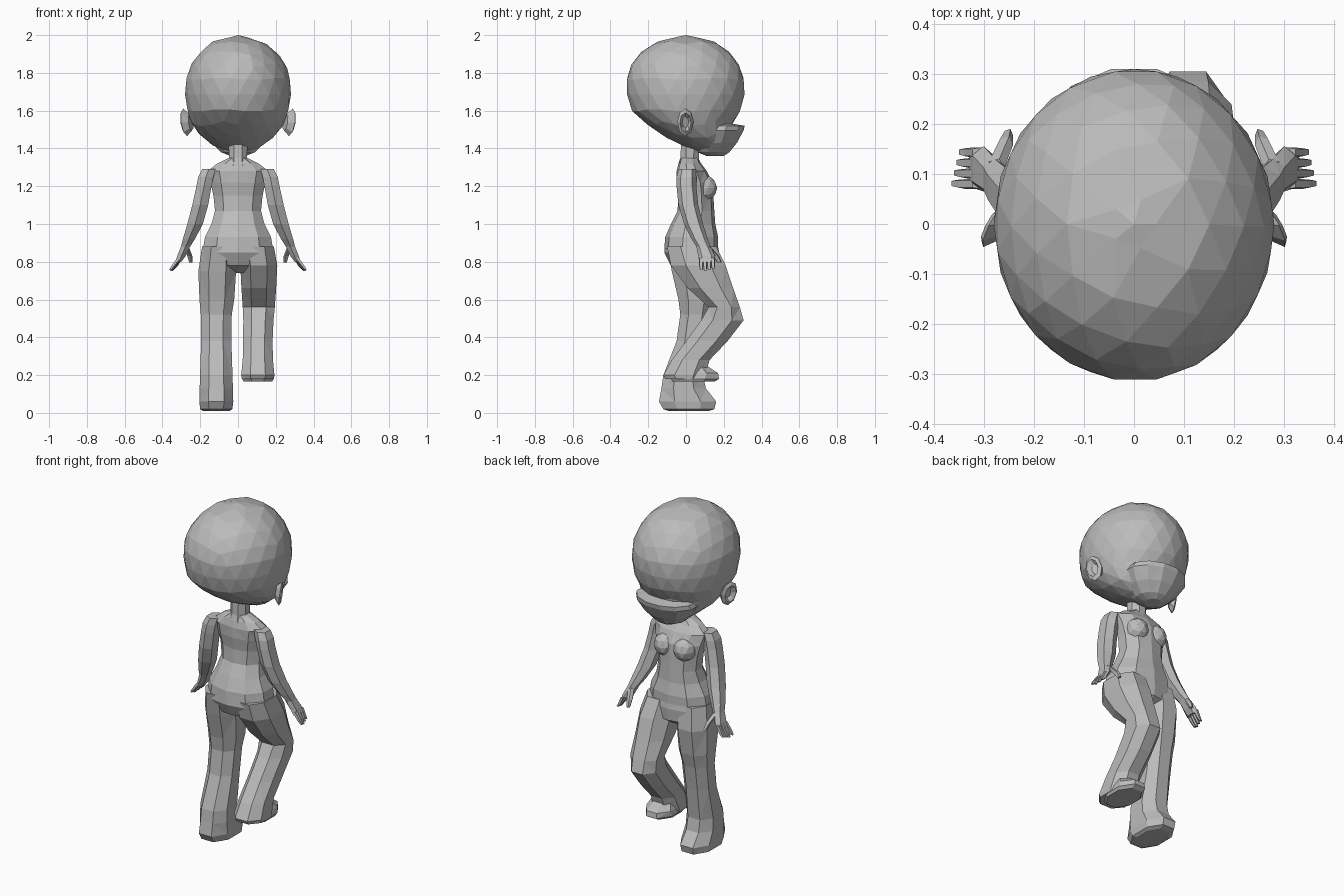
import bpy
import bmesh
import math
from mathutils import Vector

CM = 0.01  # part tables are written in hundredths of a unit

cube = bpy.data.objects.get("Cube")
if cube:
    bpy.data.objects.remove(cube, do_unlink=True)

grey = bpy.data.materials.new("plain_grey")
grey.use_nodes = True
grey.diffuse_color = (0.5, 0.5, 0.5, 1)
shader = grey.node_tree.nodes["Principled BSDF"]
shader.inputs["Base Color"].default_value = (0.5, 0.5, 0.5, 1)
shader.inputs["Roughness"].default_value = 0.8


def finish(name, bm):
    """Turn a bmesh into a flat shaded grey object."""
    bmesh.ops.recalc_face_normals(bm, faces=bm.faces)
    mesh = bpy.data.meshes.new(name)
    bm.to_mesh(mesh)
    bm.free()
    mesh.materials.append(grey)
    obj = bpy.data.objects.new(name, mesh)
    bpy.context.collection.objects.link(obj)
    return obj


def loft(name, rings, sides=8, side=1, boxy=1.0):
    """Skin level rings given as (x, z, half width, y back, y front)."""
    bm = bmesh.new()
    loops = []
    grow = 1 / math.cos(math.pi / sides)
    for x, z, rx, back, front in rings:
        loop = []
        for i in range(sides):
            a = (i + 0.5) * math.tau / sides
            c, s = math.cos(a) * grow, math.sin(a) * grow
            c = math.copysign(min(1, abs(c) ** boxy), c)
            s = math.copysign(min(1, abs(s) ** boxy), s)
            y = (back + front) / 2 + s * (front - back) / 2
            loop.append(bm.verts.new(Vector((side * (x + c * rx), y, z)) * CM))
        loops.append(loop)
    for low, high in zip(loops, loops[1:]):
        for i in range(sides):
            j = (i + 1) % sides
            bm.faces.new((low[i], low[j], high[j], high[i]))
    bm.faces.new(loops[0])
    bm.faces.new(loops[-1])
    bmesh.ops.triangulate(bm, faces=[f for f in bm.faces if len(f.verts) == 4])
    return finish(name, bm)


def faceted_ball(name, profile):
    """Wrap an icosphere onto a profile of (z, half width, y back, y front)."""
    bm = bmesh.new()
    bmesh.ops.create_icosphere(bm, subdivisions=3, radius=1)
    low, high = profile[0][0], profile[-1][0]
    for v in bm.verts:
        z = low + (v.co.z + 1) / 2 * (high - low)
        flat = math.hypot(v.co.x, v.co.y) or 1
        for a, b in zip(profile, profile[1:]):
            if z <= b[0] + 0.001:
                t = (z - a[0]) / (b[0] - a[0])
                rx, back, front = (p + (q - p) * t for p, q in zip(a[1:], b[1:]))
                break
        y = (back + front) / 2 + v.co.y / flat * (front - back) / 2
        v.co = Vector((v.co.x / flat * rx, y, z)) * CM
    return finish(name, bm)


def ellipsoid(name, centre, size, level=2):
    bm = bmesh.new()
    bmesh.ops.create_icosphere(bm, subdivisions=level, radius=1)
    for v in bm.verts:
        v.co = Vector(c + s * k for c, s, k in zip(centre, size, v.co)) * CM
    return finish(name, bm)


# Head, rounded above and sloping forward to the jaw below
faceted_ball("head", [
    (137, 0, 14, 14), (138.5, 8, 4, 22), (142, 14, -3, 24), (146, 19.5, -11, 24),
    (153, 24.5, -21, 24.5), (160, 27, -29, 29), (172, 28.5, -32, 31.8),
    (181, 27, -31, 30), (190, 21.5, -25.5, 24.5), (197, 13, -15, 15),
    (200, 0, 0, 0)])

# Jaw with the flat shelf under the face
loft("jaw", [
    (0, 136, 4, 11, 20), (0, 138, 9, 6, 23), (0, 143, 14, 4, 27),
    (0, 149.5, 18, 4, 30.5), (0, 152, 17, 6, 31), (0, 153, 14, 8, 25)], sides=12)


def ear(name, side):
    """Shallow cup that leans away from the head towards -y."""
    bm = bmesh.new()
    sides, loops = 8, []
    for x, radius, depth in ((25, 0.6, 0), (28, 1, 0), (29, 0.7, 0), (27, 0.4, 0)):
        loop = []
        for i in range(sides):
            a = i * math.tau / sides
            y, z = 4.3 * radius * math.cos(a), 7.3 * radius * math.sin(a)
            lean = -0.5 * y + 0.14 * z
            loop.append(bm.verts.new(Vector((side * (x + lean), y - 0.3, 153.8 + z)) * CM))
        loops.append(loop)
    for p, q in zip(loops, loops[1:]):
        for i in range(sides):
            j = (i + 1) % sides
            bm.faces.new((p[i], p[j], q[j], q[i]))
    bm.faces.new(loops[0])
    bm.faces.new(loops[-1])
    finish(name, bm)


# Neck and upper body
loft("neck", [(0, 131, 6, -4, 7), (0, 135, 4.8, -3, 7), (0, 144, 5, -2.5, 7)], sides=8)
loft("torso", [
    (0, 87, 18.5, -11.5, 17), (0, 93, 17.5, -11, 17), (0, 100, 14, -8, 15.5),
    (0, 107, 12.2, -4.5, 15), (0, 115, 13, -4, 14.5), (0, 122, 14.5, -5, 14),
    (0, 128, 16, -5, 11), (0, 132, 11, -4, 8), (0, 135, 4.8, -3, 6.5)], sides=10)

# Pelvis joining both legs
loft("pelvis", [
    (0, 74, 8, 0, 11), (0, 78, 17, -8, 17), (0, 85, 19.5, -11.5, 17.5),
    (0, 91, 17, -11, 16.5)], sides=10)

# Standing leg
loft("standing_leg", [
    (-11.5, 1, 7, -9, 12), (-11.5, 2, 8.5, -12, 15), (-11.5, 6, 9, -14.3, 16),
    (-11.5, 13, 8.8, -13, 10.5), (-11.5, 20, 8.6, -12, 9), (-11.5, 38, 8, -5, 11),
    (-11.5, 52, 8.2, -3, 13), (-11.2, 60, 9.2, -4, 15), (-11, 75, 10, -7.5, 17),
    (-10, 88, 9, -10, 15)], boxy=0.9)

# Stepping leg with its bent knee, and the foot under its hem
loft("stepping_leg", [
    (10.5, 18, 8.5, -11, 9), (10.5, 20, 8.8, -12, 10), (10.5, 28, 8, -7.5, 12.5),
    (10.5, 38, 7.8, 0, 22), (10.8, 49, 8, 8, 30.5), (11, 56, 8.5, 12, 28.5),
    (11, 66, 9.2, 1, 25), (11, 78, 9.8, -8, 21), (10, 88, 9, -10, 16)], boxy=0.9)
loft("stepping_foot", [
    (10.5, 16.5, 7.5, -7, 15), (10.5, 18, 8.3, -8, 17.5), (10.5, 21, 7.8, -4, 17),
    (10.5, 25, 6, 0, 11)])

# Paired parts
for label, side in (("left", 1), ("right", -1)):
    ear(label + "_ear", side)
    ellipsoid(label + "_chest", (side * 6.3, 9.5, 119), (6.5, 7, 7))
    loft(label + "_arm", [
        (31.5, 80, 1.5, 7, 15), (30, 83, 2.2, 6.5, 15.5), (27.8, 88, 2.4, 5.5, 13),
        (26, 92, 3.2, 3, 11.5), (22.7, 100, 4.1, -1, 9), (20, 110, 4.2, -4, 6.5),
        (18, 120, 4, -5, 5.5), (17, 125, 4, -5, 5.5), (15.5, 129, 3.5, -4, 5)],
        sides=6, side=side)
    loft(label + "_thumb", [
        (25, 79.5, 0.8, 16.5, 19), (25.5, 83, 1.3, 14, 17.5), (27.5, 88, 1.5, 9, 13)],
        sides=5, side=side)
    for i in range(4):
        y = 8 + 2.1 * i
        tip = 75 + 0.6 * abs(i - 1)
        loft(f"{label}_finger_{i + 1}", [
            (35.8 - 0.5 * i, tip, 0.7, y - 0.6, y + 0.8), (34 - 0.4 * i, 78, 1.1, y - 1, y + 1),
            (31, 82, 1.3, y - 1, y + 1)], sides=5, side=side)
